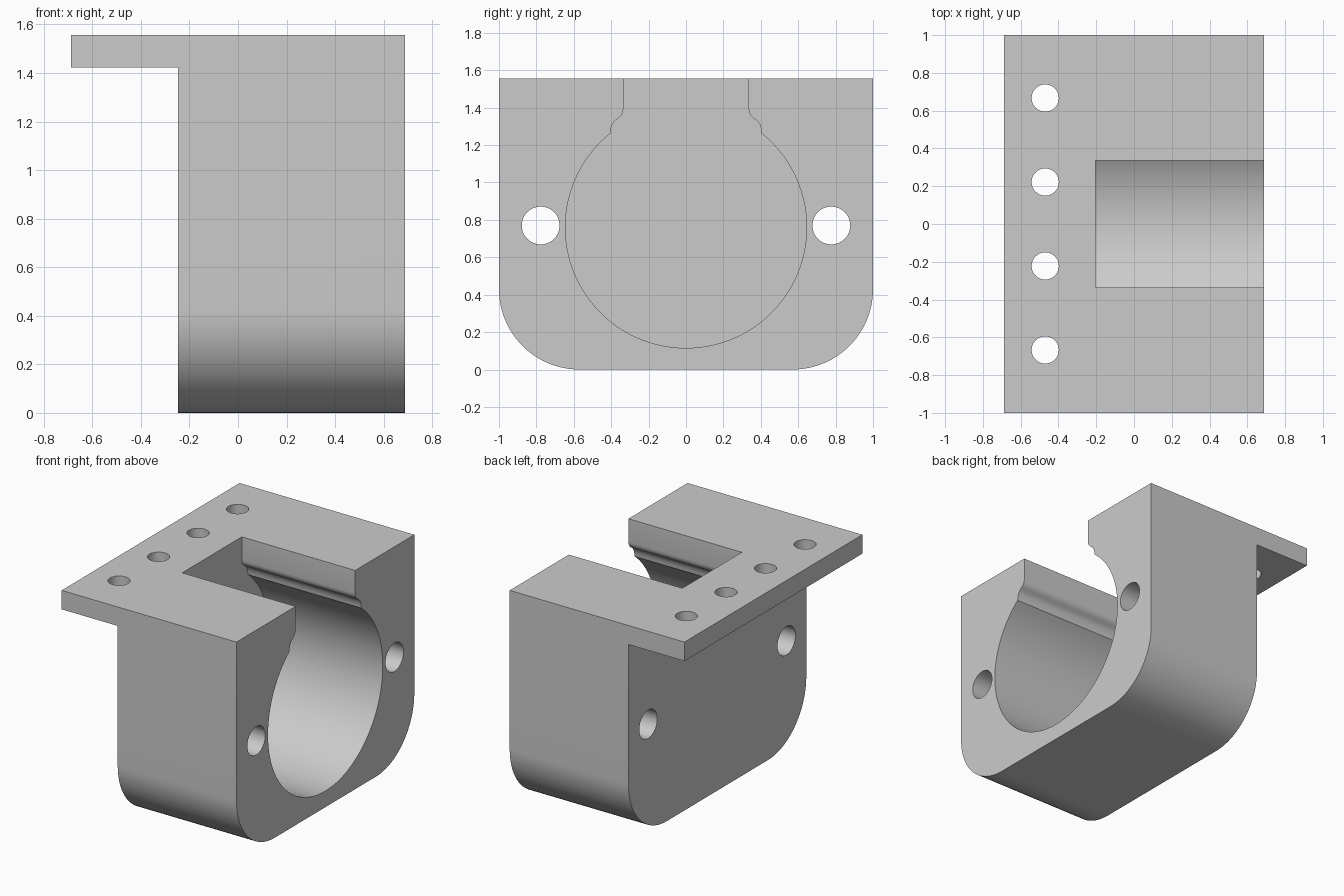
import bpy, bmesh
from math import sin, cos, pi, atan2
from mathutils import Vector

cube = bpy.data.objects.get("Cube")
if cube:
    bpy.data.objects.remove(cube, do_unlink=True)

grey = bpy.data.materials.new("plain grey")
grey.use_nodes = True
grey.diffuse_color = (0.6, 0.6, 0.6, 1)
grey.node_tree.nodes["Principled BSDF"].inputs["Base Color"].default_value = (0.6, 0.6, 0.6, 1)

LEFT, RIGHT, TOP = -0.688, 0.688, 1.557
WALL, POCKET, FLANGE = -0.247, -0.205, 1.422


def arc(cy, cz, r, start, end, n):
    return [(cy + r * cos(start + (end - start) * i / n),
             cz + r * sin(start + (end - start) * i / n)) for i in range(n + 1)]


def prism(name, points, start, end, axis="X"):
    """Extrude a closed outline along X (outline in YZ) or Z (outline in XY)."""
    bm = bmesh.new()
    if axis == "X":
        verts = [bm.verts.new((start, a, b)) for a, b in points]
        step = Vector((end - start, 0, 0))
    else:
        verts = [bm.verts.new((a, b, start)) for a, b in points]
        step = Vector((0, 0, end - start))
    face = bm.faces.new(verts)
    new = bmesh.ops.extrude_face_region(bm, geom=[face], use_keep_orig=True)["geom"]
    bmesh.ops.translate(bm, verts=[v for v in new if isinstance(v, bmesh.types.BMVert)], vec=step)
    bmesh.ops.recalc_face_normals(bm, faces=bm.faces)
    mesh = bpy.data.meshes.new(name)
    bm.to_mesh(mesh)
    bm.free()
    obj = bpy.data.objects.new(name, mesh)
    bpy.context.collection.objects.link(obj)
    mesh.materials.append(grey)
    return obj


def combine(target, tool, operation):
    bpy.context.view_layer.objects.active = target
    mod = target.modifiers.new("combine", "BOOLEAN")
    mod.operation, mod.solver, mod.object = operation, "EXACT", tool
    bpy.ops.object.modifier_apply(modifier=mod.name)
    bpy.data.objects.remove(tool, do_unlink=True)


# Block with two rounded lower corners
R = 0.43
outline = ([(1, TOP), (-1, TOP)] + arc(-1 + R, R, R, pi, 1.5 * pi, 24)
           + arc(1 - R, R, R, 1.5 * pi, 2 * pi, 24))
bracket = prism("bracket_body", outline, WALL, RIGHT)

# Mounting flange, overlapping the block's back wall
flange = prism("flange", [(LEFT, -1), (-0.22, -1), (-0.22, 1), (LEFT, 1)], FLANGE, TOP, "Z")
combine(bracket, flange, "UNION")

# Blind round pocket with a stepped neck opening upward
neck = [(0.402, 1.285), (0.394, 1.312), (0.38, 1.331), (0.362, 1.343),
        (0.347, 1.357), (0.338, 1.373), (0.335, 1.392), (0.335, TOP + 0.1)]
cz, r = 0.76, 0.645
a = atan2(1.262 - cz, 0.405)
pocket = (arc(0, cz, r, pi - a, 2 * pi + a, 96) + neck
          + [(-y, z) for y, z in reversed(neck)])
combine(bracket, prism("pocket_cutter", pocket, POCKET, RIGHT + 0.1), "DIFFERENCE")

# Long bolt holes beside the pocket, and the row of flange holes
for y in (-0.777, 0.777):
    hole = arc(y, 0.77, 0.101, 0, 2 * pi, 48)[:-1]
    combine(bracket, prism("bolt_cutter", hole, WALL - 0.1, RIGHT + 0.1), "DIFFERENCE")
for y in (-0.667, -0.222, 0.222, 0.667):
    hole = arc(-0.47, y, 0.072, 0, 2 * pi, 40)[:-1]
    combine(bracket, prism("screw_cutter", hole, FLANGE - 0.1, TOP + 0.1, "Z"), "DIFFERENCE")

# Smooth curved walls, crisp corners
bpy.ops.object.select_all(action="DESELECT")
bracket.select_set(True)
bpy.context.view_layer.objects.active = bracket
bpy.ops.object.shade_smooth_by_angle(angle=0.6)
